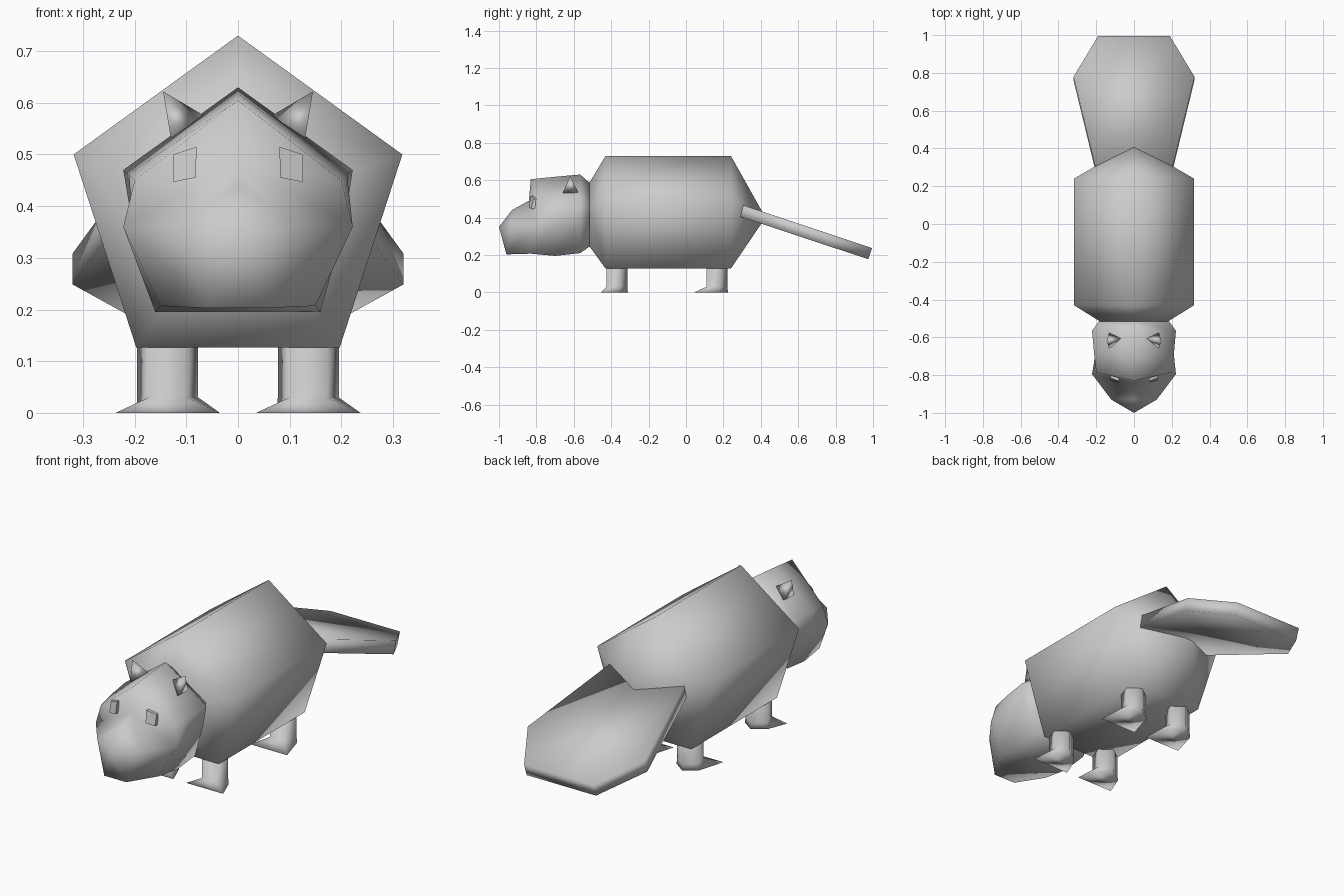
import bpy, bmesh, math

if "Cube" in bpy.data.objects:
    bpy.data.objects.remove(bpy.data.objects["Cube"])

fur = bpy.data.materials.new("grey fur")
fur.diffuse_color = (0.6, 0.6, 0.6, 1)
fur.use_nodes = True
fur.node_tree.nodes["Principled BSDF"].inputs["Base Color"].default_value = fur.diffuse_color


def build(name, verts, faces, smooth=True):
    """Make an object with outward normals from points and faces."""
    me = bpy.data.meshes.new(name)
    me.from_pydata(verts, [], faces)
    bm = bmesh.new()
    bm.from_mesh(me)
    bmesh.ops.recalc_face_normals(bm, faces=bm.faces)
    bm.to_mesh(me)
    bm.free()
    me.polygons.foreach_set("use_smooth", [smooth] * len(me.polygons))
    me.materials.append(fur)
    ob = bpy.data.objects.new(name, me)
    bpy.context.collection.objects.link(ob)
    return ob


def bridge(rings):
    """Points and quads joining equal-sized closed rings."""
    n = len(rings[0])
    verts = [p for r in rings for p in r]
    faces = [(i * n + j, i * n + (j + 1) % n, (i + 1) * n + (j + 1) % n, (i + 1) * n + j)
             for i in range(len(rings) - 1) for j in range(n)]
    return verts, faces


def section(half):
    """Mirror a half outline (top point first) into a closed ring."""
    return half + [(-x, y, z) for x, y, z in reversed(half[1:])]


# Body: pentagonal barrel with a narrowed neck and a pointed rump
def body_ring(y, s):
    return section([(0, y, .4 + .33 * s), (.318 * s, y, .4 + .1 * s), (.197 * s, y, .4 - .273 * s)])


v, f = bridge([body_ring(-.515, .57), body_ring(-.43, 1), body_ring(.24, 1)])
tip = len(v)
v.append((0, .425, .4))
f += [(10 + j, 10 + (j + 1) % 5, tip) for j in range(5)] + [tuple(range(5))]
build("body", v, f)

# Head: skull rings, a steep brow and a tapering muzzle
skull = [
    section([(0, -.515, .585), (.185, -.515, .46), (.17, -.515, .38), (.11, -.515, .245)]),
    section([(0, -.565, .63), (.222, -.565, .47), (.205, -.565, .37), (.16, -.565, .21)]),
    section([(0, -.70, .618), (.211, -.69, .462), (.205, -.69, .36), (.16, -.70, .195)]),
    section([(0, -.83, .605), (.2, -.785, .45), (.222, -.795, .36), (.15, -.83, .207)]),
]
v, f = bridge(skull)
f.append(tuple(range(7)))
T, U, V, W, W2, V2, U2 = range(21, 28)
v += [(0, -.84, .49),                       # brow foot
      (0, -.93, .44), (.12, -.93, .36), (.06, -.96, .203),
      (-.06, -.96, .203), (-.12, -.93, .36), (0, -1, .35)]
A, a, b, c, c2, b2, nose = range(28, 35)
for u, s, w, p, q in ((U, V, W, b, c), (U2, V2, W2, b2, c2)):
    f += [(T, u, A), (u, s, A), (A, s, p, a), (s, w, q, p), (a, p, nose), (p, q, nose)]
f += [(W, W2, c2, c), (c, c2, nose)]
build("head", v, f)

# Tail: broad, flat, sloping paddle
outline = [(.205, .305), (.32, .78), (.19, .995), (-.19, .995), (-.32, .78), (-.205, .305)]
top = [(x, y, .465 - .333 * (y - .31)) for x, y in outline]
low = [(x, y - .02, z - .06) for x, y, z in top]
v, f = bridge([top, low])
build("tail", v, f + [tuple(range(6)), tuple(range(6, 12))])

for side, label in ((1, "right"), (-1, "left")):
    # Ears: small outward-leaning pyramids
    pts = [(.145, -.62, .622), (.065, -.605, .575), (.13, -.575, .532), (.13, -.658, .532)]
    build(label + "_ear", [(side * x, y, z) for x, y, z in pts],
          [(0, 1, 2), (0, 2, 3), (0, 3, 1), (1, 2, 3)])

    # Eyes: thin four-sided plates set in the brow
    quad = [(.08, -.832, .515), (.125, -.815, .50), (.125, -.828, .447), (.082, -.84, .455)]
    eye = [(side * x, y, z) for x, y, z in quad]
    v, f = bridge([eye, [(x, y + .025, z) for x, y, z in eye]])
    build(label + "_eye", v, f + [(0, 1, 2, 3), (4, 5, 6, 7)], False)

    # Legs: five-sided posts flaring into two splayed toes
    for place, cy, toe in (("front", -.375, -.08), ("hind", .16, -.115)):
        cx = side * .136
        ring = [(cx + .062 * math.sin(k * math.tau / 5), cy + .062 * math.cos(k * math.tau / 5))
                for k in range(5)]
        sole = [(cx + x, cy + y) for x, y in
                ((0, .064), (.062, .02), (.101, toe), (-.101, toe), (-.062, .02))]
        v, f = bridge([[(x, y, .2) for x, y in ring],
                       [(x, y, .03) for x, y in ring],
                       [(x, y, 0) for x, y in sole]])
        build(f"{label}_{place}_leg", v, f + [tuple(range(5)), tuple(range(10, 15))])
